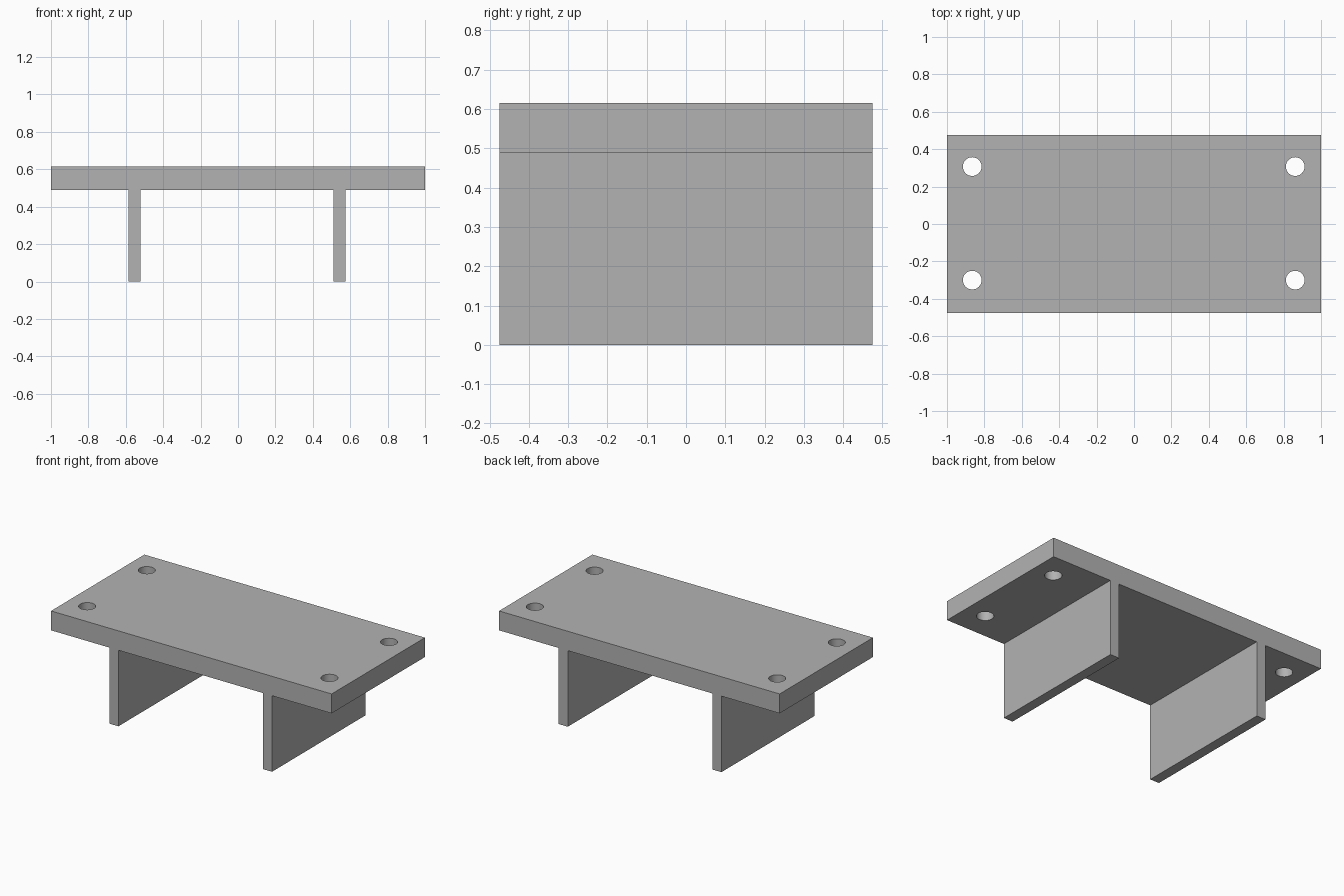
import bpy, bmesh
from mathutils import Matrix

cube = bpy.data.objects.get("Cube")
if cube:
    bpy.data.objects.remove(cube, do_unlink=True)

HALF_DEPTH = 0.475
TOP, UNDER = 0.615, 0.49
LEGS = [(-0.585, -0.52), (0.51, 0.575)]

grey = bpy.data.materials.new("plain grey")
grey.use_nodes = True
colour = (0.45, 0.45, 0.45, 1)
grey.diffuse_color = colour
grey.node_tree.nodes["Principled BSDF"].inputs["Base Color"].default_value = colour


def add_object(name, bm):
    bmesh.ops.recalc_face_normals(bm, faces=bm.faces)
    mesh = bpy.data.meshes.new(name)
    bm.to_mesh(mesh)
    bm.free()
    mesh.materials.append(grey)
    obj = bpy.data.objects.new(name, mesh)
    bpy.context.collection.objects.link(obj)
    return obj


# Tabletop and both legs as one extruded profile
profile = [(-1, TOP), (-1, UNDER)]
for left, right in LEGS:
    profile += [(left, UNDER), (left, 0), (right, 0), (right, UNDER)]
profile += [(1, UNDER), (1, TOP)]

bm = bmesh.new()
face = bm.faces.new([bm.verts.new((x, -HALF_DEPTH, z)) for x, z in profile])
extruded = bmesh.ops.extrude_face_region(bm, geom=[face])
moved = [v for v in extruded["geom"] if isinstance(v, bmesh.types.BMVert)]
bmesh.ops.translate(bm, vec=(0, 2 * HALF_DEPTH, 0), verts=moved)
bracket = add_object("plate_with_two_legs", bm)

# Four round corner holes
bm = bmesh.new()
for x in (-0.865, 0.862):
    for y in (-0.30, 0.307):
        bmesh.ops.create_cone(bm, cap_ends=True, segments=48, radius1=0.05,
                              radius2=0.05, depth=0.4,
                              matrix=Matrix.Translation((x, y, 0.55)))
cutter = add_object("hole_cutter", bm)
cutter.hide_render = True
cutter.hide_set(True)

cut = bracket.modifiers.new("corner_holes", "BOOLEAN")
cut.operation = "DIFFERENCE"
cut.solver = "EXACT"
cut.object = cutter

# Apply the cut, then smooth the hole walls only
bpy.context.view_layer.objects.active = bracket
bracket.select_set(True)
bpy.ops.object.modifier_apply(modifier=cut.name)
bpy.data.objects.remove(cutter, do_unlink=True)
bpy.ops.object.shade_smooth_by_angle()
